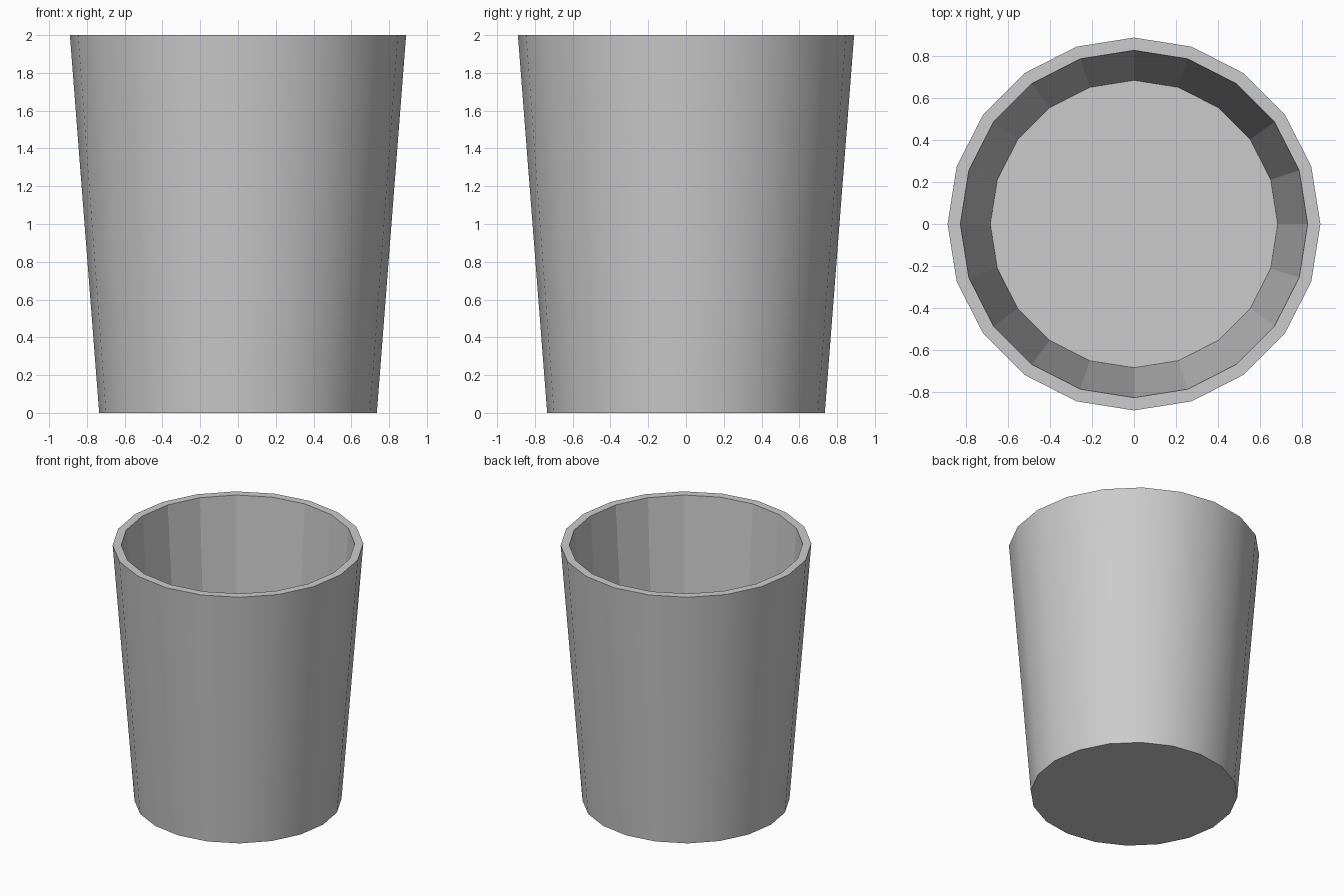
import bpy, bmesh
from math import cos, sin, tau

if "Cube" in bpy.data.objects:
    bpy.data.objects.remove(bpy.data.objects["Cube"])

SIDES = 20
# Profile (radius, height): outer base, outer lip, inner lip, inner floor
PROFILE = [(0.735, 0.0), (0.89, 2.0), (0.829, 2.0), (0.686, 0.06)]

bm = bmesh.new()
rings = [[bm.verts.new((r * cos(tau * i / SIDES), r * sin(tau * i / SIDES), z))
          for i in range(SIDES)] for r, z in PROFILE]

# Outer wall (smooth), rim and inner wall (faceted)
for k in range(len(rings) - 1):
    a, b = rings[k], rings[k + 1]
    for i in range(SIDES):
        j = (i + 1) % SIDES
        face = bm.faces.new((a[i], a[j], b[j], b[i]))
        face.smooth = (k == 0)

# Underside and inner floor
bm.faces.new(list(reversed(rings[0])))
bm.faces.new(rings[-1])
bmesh.ops.recalc_face_normals(bm, faces=bm.faces[:])

mesh = bpy.data.meshes.new("cup")
bm.to_mesh(mesh)
bm.free()
cup = bpy.data.objects.new("cup", mesh)
bpy.context.collection.objects.link(cup)
